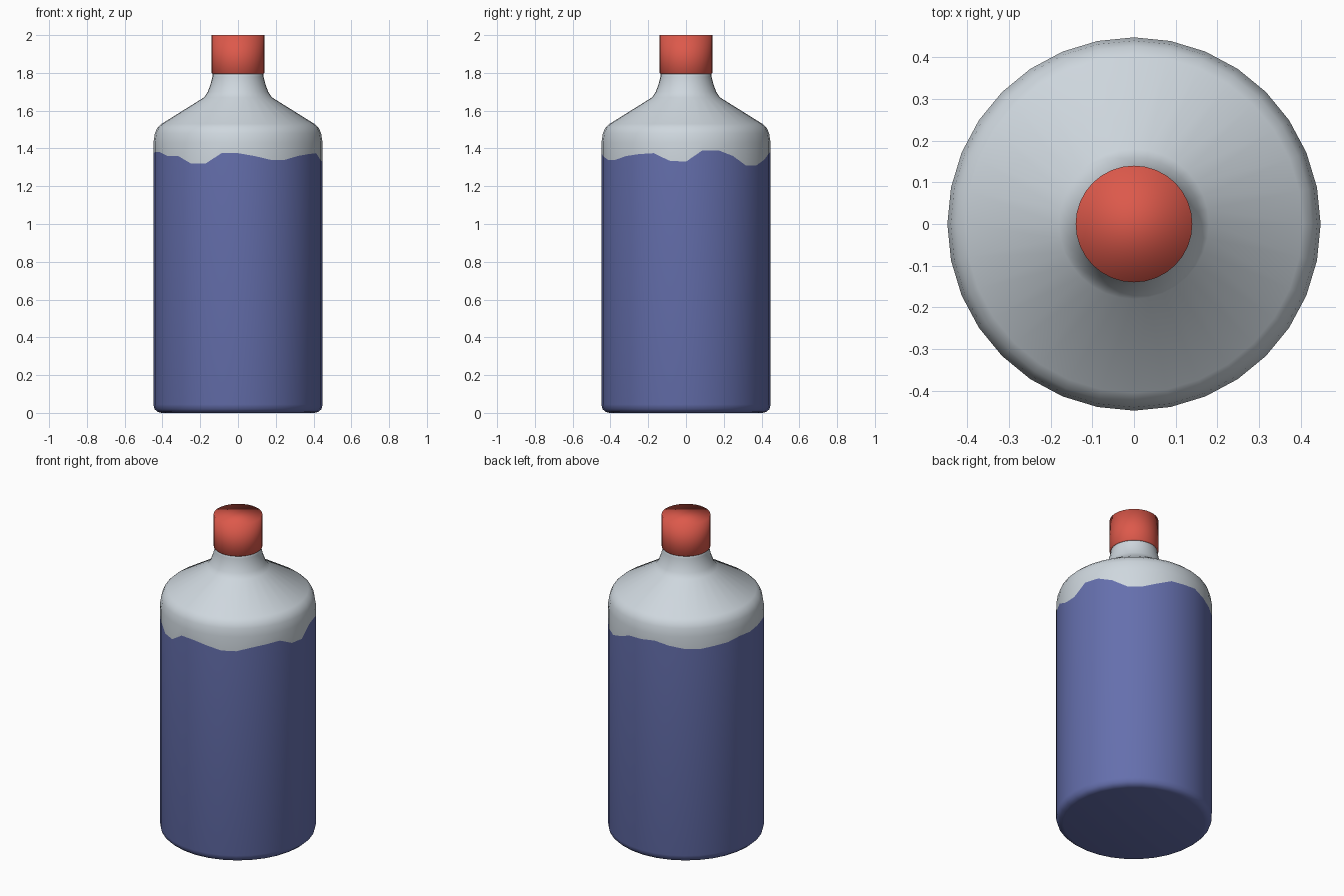
import bpy, bmesh, math

if "Cube" in bpy.data.objects:
    bpy.data.objects.remove(bpy.data.objects["Cube"])

N = 32  # sides of every round part


def material(name, color):
    m = bpy.data.materials.new(name)
    m.diffuse_color = (*color, 1)
    m.use_nodes = True
    m.node_tree.nodes["Principled BSDF"].inputs["Base Color"].default_value = m.diffuse_color
    return m


def lathe(name, profile, materials, bands):
    """Stack rings of (radius, height); a height may be a list with one value per side.
    bands gives the material index for each gap between rings."""
    bm = bmesh.new()
    rings = []
    for r, z in profile:
        ring = []
        for k in range(N):
            a = 2 * math.pi * k / N
            h = z[k] if isinstance(z, list) else z
            ring.append(bm.verts.new((r * math.cos(a), r * math.sin(a), h)))
        rings.append(ring)
    for i, (lo, hi) in enumerate(zip(rings, rings[1:])):
        for k in range(N):
            j = (k + 1) % N
            f = bm.faces.new((lo[k], lo[j], hi[j], hi[k]))
            f.material_index = bands[i]
    bm.faces.new(rings[0][::-1]).material_index = bands[0]
    bm.faces.new(rings[-1]).material_index = bands[-1]
    for f in bm.faces:
        f.smooth = True
    me = bpy.data.meshes.new(name)
    bm.to_mesh(me)
    bm.free()
    for m in materials:
        me.materials.append(m)
    ob = bpy.data.objects.new(name, me)
    bpy.context.collection.objects.link(ob)
    return ob


glass = material("glass", (0.62, 0.68, 0.73))
blue = material("blue_fill", (0.13, 0.16, 0.42))
red = material("red_cap", (0.72, 0.10, 0.07))

# Uneven upper edge of the blue area, one height per side from +x round
wave = [1.33, 1.39, 1.39, 1.36, 1.31, 1.31, 1.34, 1.375,
        1.38, 1.39, 1.37, 1.355, 1.35, 1.36, 1.365, 1.38,
        1.375, 1.38, 1.38, 1.36, 1.36, 1.32, 1.32, 1.375,
        1.375, 1.36, 1.34, 1.34, 1.36, 1.37, 1.375, 1.335]

# Bottle: blue lower body, pale shoulder and neck
body = [(0.405, 0.0), (0.425, 0.005), (0.442, 0.02), (0.448, 0.045), (0.448, wave),
        (0.448, 1.43), (0.44, 1.48), (0.427, 1.51), (0.405, 1.53),
        (0.18, 1.67), (0.16, 1.70), (0.145, 1.74), (0.135, 1.78), (0.133, 1.82)]
lathe("bottle", body, [blue, glass], [0] * 4 + [1] * 9)

# Cap
lathe("cap", [(0.135, 1.795), (0.14, 1.80), (0.14, 2.0)], [red], [0, 0])
